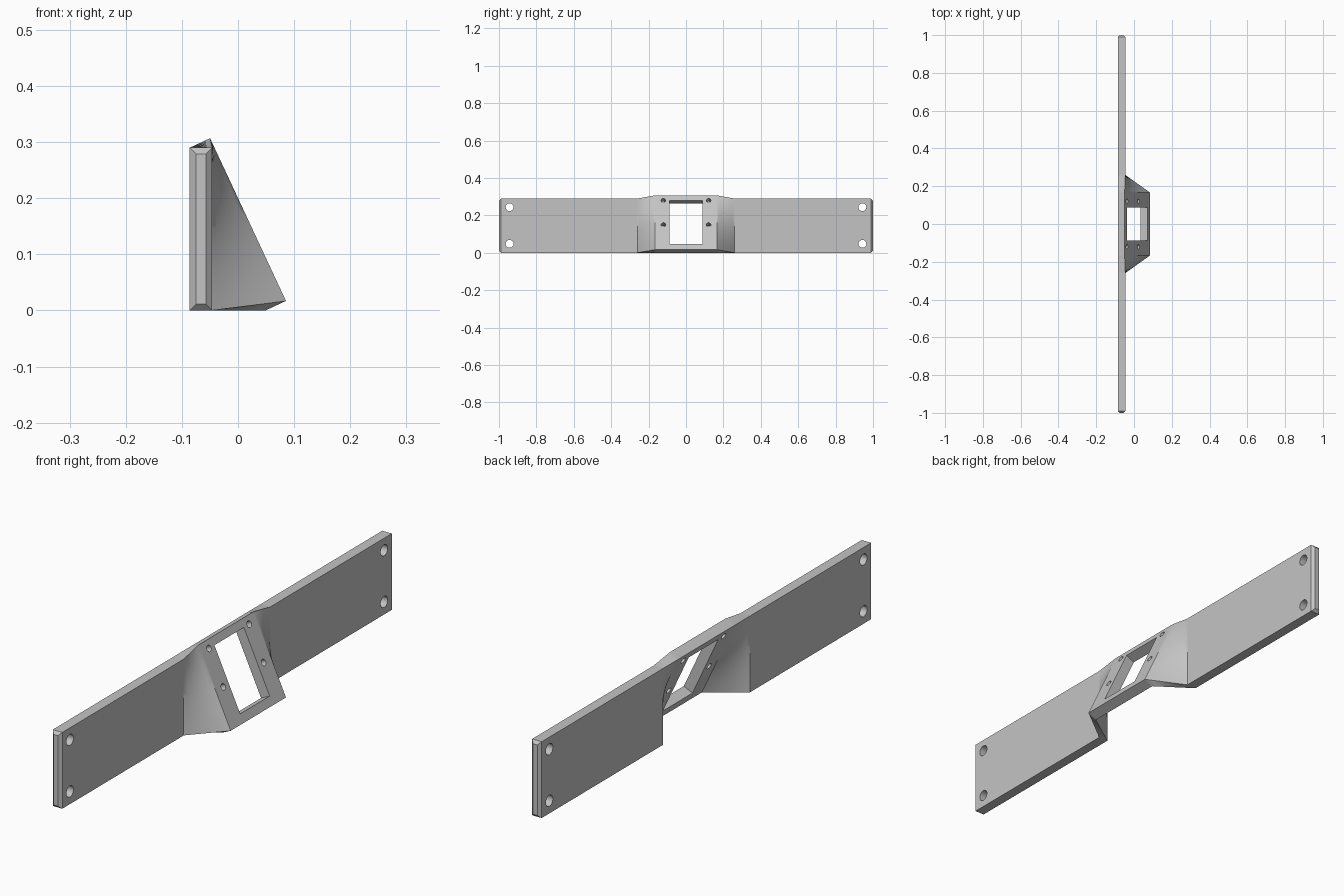
import bpy, bmesh, math
from mathutils import Matrix, Vector

if "Cube" in bpy.data.objects:
    bpy.data.objects.remove(bpy.data.objects["Cube"])

THICK, HEIGHT, PANEL = 0.04, 0.29, 0.32
BACK = -0.086
TILT = math.radians(25)
WING_Y, PANEL_Y, CHAMFER = 0.26, 0.166, 0.011
STEPS = 16

# Local frames: x through the thickness, z up the face
wing_frame = Matrix.Translation((BACK, 0, 0))
panel_frame = (Matrix.Translation((BACK + PANEL * math.sin(TILT), 0, 0))
               @ Matrix.Rotation(-TILT, 4, 'Y'))


def ring(frame, height, inset=0):
    """Rectangular cross-section with subdivided tall sides."""
    zs = [inset + (height - 2 * inset) * i / STEPS for i in range(STEPS + 1)]
    pts = [(inset, z) for z in zs] + [(THICK - inset, z) for z in reversed(zs)]
    return [frame @ Vector((x, 0, z)) for x, z in pts]


wing, panel = ring(wing_frame, HEIGHT), ring(panel_frame, PANEL)
end = ring(wing_frame, HEIGHT, CHAMFER)


def blend(t):
    return [a.lerp(b, t) for a, b in zip(wing, panel)]


# Half of the stations along y: chamfered end, wing, twisted flare, panel
half = [(1, end), (1 - CHAMFER, wing), (WING_Y + 0.002, wing)]
half += [(WING_Y + (PANEL_Y - WING_Y) * i / 8, blend(i / 8)) for i in range(9)]
half += [(PANEL_Y - 0.002, panel)]
stations = [(-y, r) for y, r in half] + half[::-1]

# Sweep the body
bm = bmesh.new()
loops = [[bm.verts.new((p.x, y, p.z)) for p in r] for y, r in stations]
for a, b in zip(loops, loops[1:]):
    n = len(a)
    for i in range(n):
        j = (i + 1) % n
        bm.faces.new((a[i], a[j], b[j], b[i]))
bm.faces.new(loops[0])
bm.faces.new(loops[-1])
bmesh.ops.recalc_face_normals(bm, faces=bm.faces)


def to_object(bm, name):
    mesh = bpy.data.meshes.new(name)
    bm.to_mesh(mesh)
    bm.free()
    obj = bpy.data.objects.new(name, mesh)
    bpy.context.collection.objects.link(obj)
    return obj


bracket = to_object(bm, "mounting_bracket")

# Cutters: wing screw holes, panel screw holes and the window
cut = bmesh.new()


def drill(frame, y, z, radius):
    place = frame @ Matrix.Translation((THICK / 2, y, z)) @ Matrix.Rotation(math.pi / 2, 4, 'Y')
    bmesh.ops.create_cone(cut, cap_ends=True, segments=32, radius1=radius,
                          radius2=radius, depth=THICK * 2, matrix=place)


for side in (-1, 1):
    for z in (0.048, 0.244):
        drill(wing_frame, side * 0.943, z, 0.021)
    for z in (0.147, 0.29):
        drill(panel_frame, side * 0.121, z, 0.012)
window = panel_frame @ Matrix.Translation((THICK / 2, 0, 0.162))
bmesh.ops.create_cube(cut, size=1,
                      matrix=window @ Matrix.Diagonal((THICK * 2, 0.177, 0.256, 1)))
cutter = to_object(cut, "hole_cutter")
cutter.hide_render = True

mod = bracket.modifiers.new("holes", 'BOOLEAN')
mod.object, mod.operation, mod.solver = cutter, 'DIFFERENCE', 'EXACT'
bpy.context.view_layer.objects.active = bracket
bracket.select_set(True)
bpy.ops.object.modifier_apply(modifier=mod.name)
bpy.data.objects.remove(cutter)

# Plain grey finish
grey = bpy.data.materials.new("light_grey")
grey.use_nodes = True
colour = (0.55, 0.55, 0.55, 1)
grey.diffuse_color = colour
grey.node_tree.nodes["Principled BSDF"].inputs["Base Color"].default_value = colour
bracket.data.materials.clear()
bracket.data.materials.append(grey)
bpy.ops.object.shade_smooth_by_angle(angle=math.radians(30))
